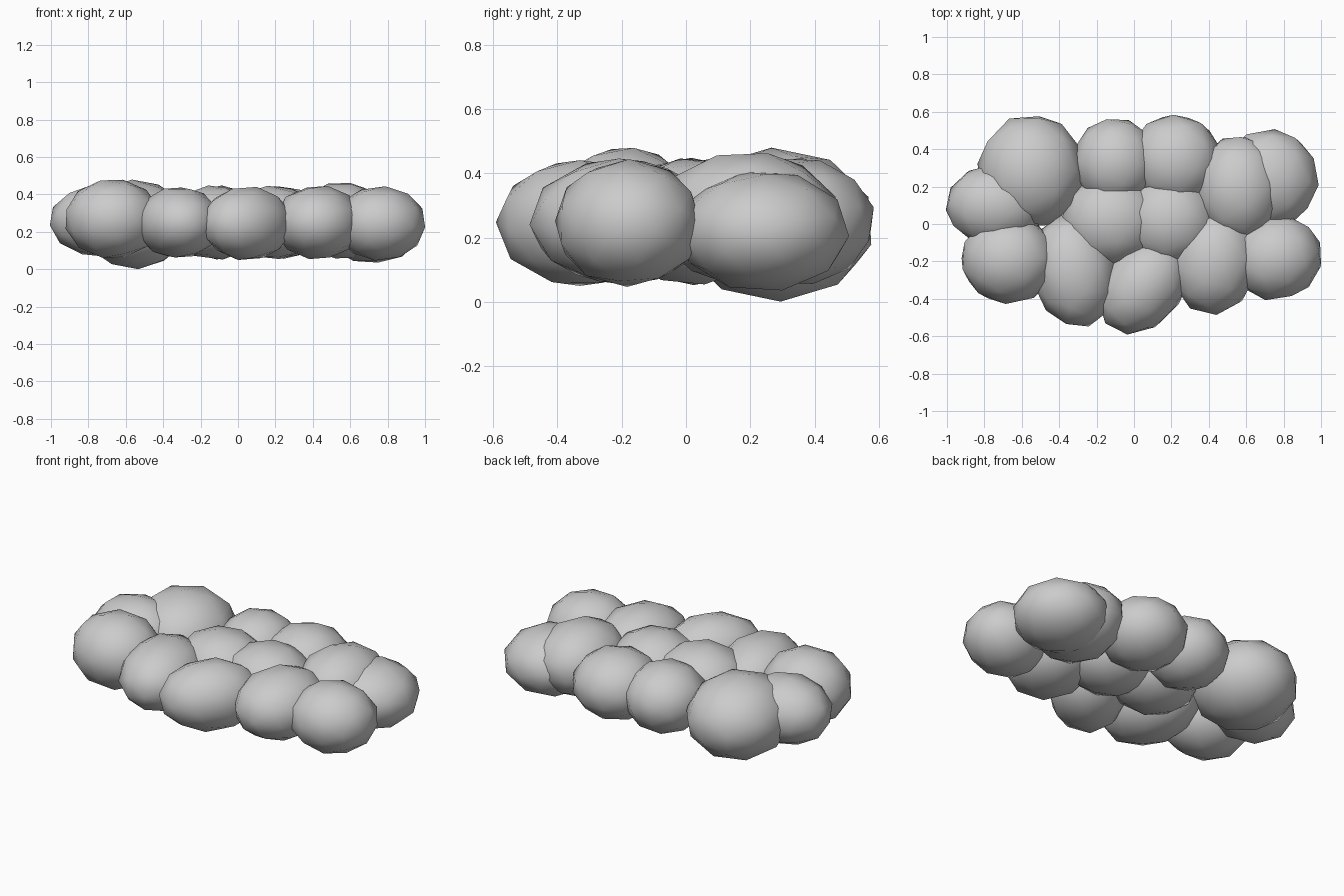
import bpy
import math
import random

random.seed(4)

# Each puff: centre (x, y, z), radii (x, y, z), turn about z in degrees
puffs = [
    ((-0.55, 0.28, 0.24), (0.29, 0.31, 0.24), 0),      # large back left
    ((-0.74, 0.10, 0.26), (0.27, 0.22, 0.195), 0),     # left end
    ((-0.67, -0.19, 0.27), (0.26, 0.24, 0.215), 0),    # front left
    ((-0.32, -0.25, 0.25), (0.23, 0.31, 0.195), 10),
    ((0.05, -0.33, 0.245), (0.29, 0.215, 0.20), 50),   # front middle
    ((0.43, -0.20, 0.25), (0.24, 0.29, 0.20), -10),
    ((0.76, -0.18, 0.245), (0.25, 0.23, 0.20), 15),    # front right
    ((0.72, 0.24, 0.22), (0.27, 0.27, 0.19), 0),       # right end
    ((0.56, 0.19, 0.26), (0.24, 0.29, 0.21), 0),
    ((0.22, 0.34, 0.25), (0.25, 0.25, 0.20), 0),       # back
    ((-0.10, 0.33, 0.25), (0.23, 0.24, 0.20), 0),
    ((-0.12, 0.02, 0.25), (0.27, 0.25, 0.20), 0),      # inner pair
    ((0.19, 0.02, 0.25), (0.26, 0.25, 0.20), 0),
]

# Low-poly smooth ellipsoids, each turned differently before stretching
for i, (centre, radii, turn) in enumerate(puffs):
    bpy.ops.mesh.primitive_ico_sphere_add(subdivisions=2, radius=1)
    puff = bpy.context.object
    puff.name = f"cloud_puff_{i + 1}"
    puff.rotation_euler = [random.uniform(0, 6.28) for _ in range(3)]
    bpy.ops.object.transform_apply(location=False, rotation=True, scale=False)
    puff.scale = radii
    bpy.ops.object.transform_apply(location=False, rotation=False, scale=True)
    puff.rotation_euler.z = math.radians(turn)
    puff.location = centre
    bpy.ops.object.shade_smooth()
